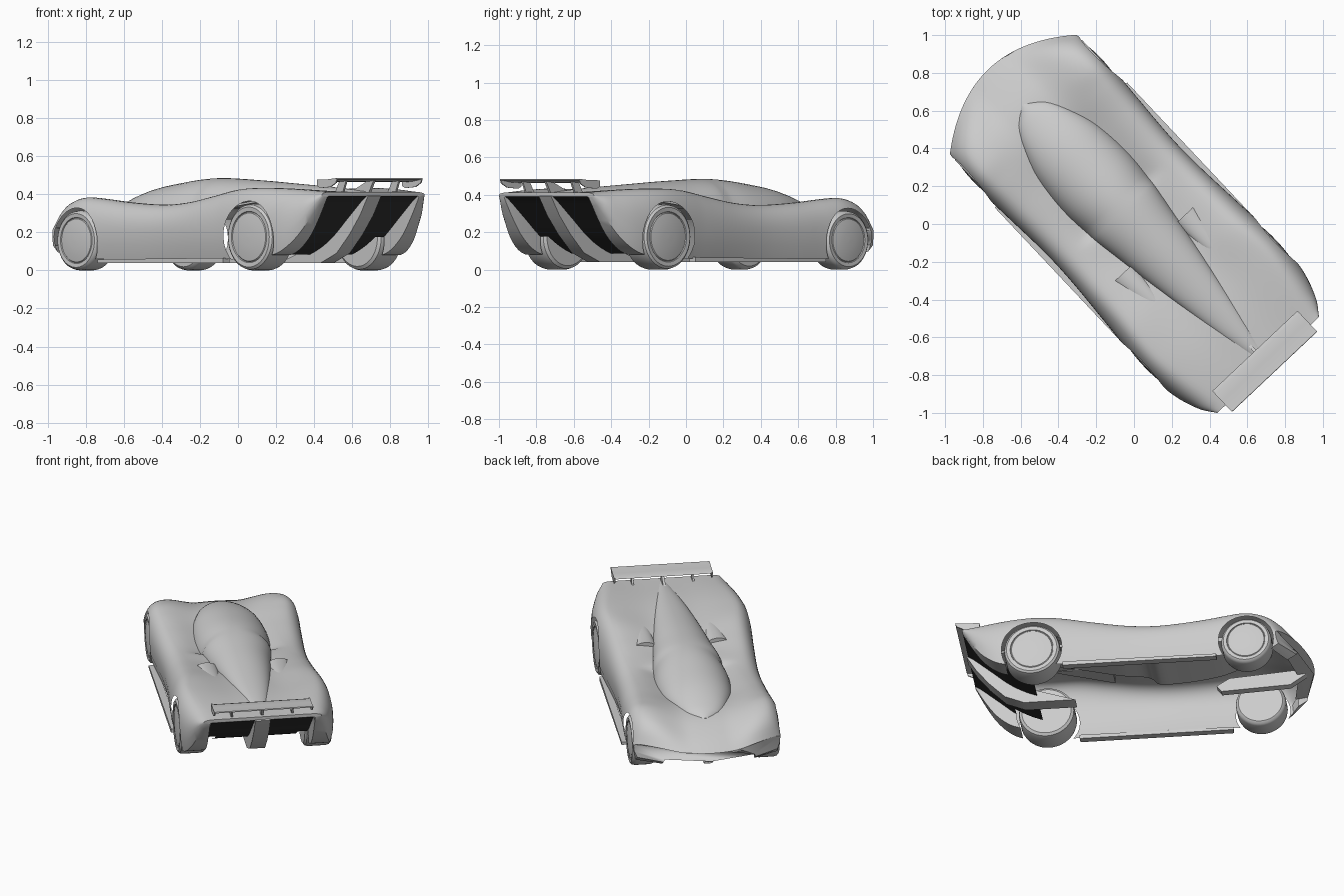
import bpy, bmesh, math
from mathutils import Matrix

if "Cube" in bpy.data.objects:
    bpy.data.objects.remove(bpy.data.objects["Cube"])

# Car is built along local +Y (nose) and turned as a whole at the end.
PLACE = Matrix.Rotation(math.radians(43.3), 4, 'Z') @ Matrix.Translation((0.005, 0, 0))

def material(name, c):
    m = bpy.data.materials.new(name)
    m.diffuse_color = (c, c, c, 1)
    m.use_nodes = True
    m.node_tree.nodes["Principled BSDF"].inputs["Base Color"].default_value = m.diffuse_color
    return m

grey, dark, open_side = material("paint", 0.8), material("dark_duct", 0.03), material("open_side", 0.8)

def make(name, bm, mats=(), angle=35):
    bmesh.ops.recalc_face_normals(bm, faces=bm.faces)
    me = bpy.data.meshes.new(name)
    bm.to_mesh(me)
    bm.free()
    ob = bpy.data.objects.new(name, me)
    bpy.context.collection.objects.link(ob)
    for m in mats:
        me.materials.append(m)
    bpy.ops.object.select_all(action='DESELECT')
    ob.select_set(True)
    bpy.context.view_layer.objects.active = ob
    bpy.ops.object.shade_smooth_by_angle(angle=math.radians(angle))
    return ob

def curve(pts):
    """Smooth function through (y, value) pairs."""
    pts = sorted(pts)
    n = len(pts)
    slope = [(pts[min(i + 1, n - 1)][1] - pts[max(i - 1, 0)][1]) /
             (pts[min(i + 1, n - 1)][0] - pts[max(i - 1, 0)][0]) for i in range(n)]
    def f(y):
        y = min(max(y, pts[0][0]), pts[-1][0])
        i = max(k for k in range(n - 1) if pts[k][0] <= y)
        h = pts[i + 1][0] - pts[i][0]
        t = (y - pts[i][0]) / h
        return ((2*t**3 - 3*t*t + 1) * pts[i][1] + (t**3 - 2*t*t + t) * h * slope[i]
                + (3*t*t - 2*t**3) * pts[i + 1][1] + (t**3 - t*t) * h * slope[i + 1])
    return f

def loft(rings, caps=True):
    bm = bmesh.new()
    rows = [[bm.verts.new(p) for p in r] for r in rings]
    n = len(rows[0])
    for a, b in zip(rows, rows[1:]):
        for i in range(n):
            bm.faces.new((a[i], a[(i + 1) % n], b[(i + 1) % n], b[i]))
    if caps:
        bm.faces.new(rows[0])
        bm.faces.new(rows[-1][::-1])
    return bm

def plate(name, profile, x0, x1, mats=(), angle=35):
    """Extrude a (y, z) side profile across the car."""
    return make(name, loft([[(x, y, z) for y, z in profile] for x in (x0, x1)]), mats, angle)

# Body contour curves along the length
half_w = curve([(1.125, .46), (.93, .478), (.75, .482), (.5, .468), (.2, .452), (0, .455),
                (-.3, .475), (-.6, .495), (-.8, .475), (-.95, .425), (-1.03, .37)])
crest_x = curve([(1.1, .36), (.75, .37), (.4, .345), (.1, .335), (-.3, .355), (-.6, .38), (-1.03, .30)])
deck = curve([(1.125, .205), (1, .27), (.85, .325), (.7, .34), (.5, .315), (.25, .295), (.13, .292),
              (.08, .335), (-.1, .348), (-.4, .39), (-.7, .415), (-1.03, .412)])
crest = curve([(1.125, .225), (1.05, .30), (.95, .352), (.8, .382), (.65, .376), (.45, .357), (.2, .345),
               (0, .358), (-.2, .39), (-.4, .424), (-.6, .433), (-.8, .428), (-1.03, .412)])
sill = curve([(1.125, .13), (1.03, .085), (.9, .06), (.6, .06), (-.4, .06), (-.6, .065),
              (-.72, .075), (-.81, .105), (-.9, .18), (-.97, .28), (-1.03, .385)])
belly = curve([(1.125, .15), (1, .135), (.7, .13), (.55, .06), (-.45, .055), (-.6, .085),
               (-.75, .16), (-.9, .285), (-1, .37), (-1.03, .39)])

def section(y):
    hw, xc, zd, zc, zb, zi = (f(y) for f in (half_w, crest_x, deck, crest, sill, belly))
    zm = max(.2, .6 * zb + .4 * zc)
    xi = .28 if y > -.5 else .32
    half = []
    for i in range(15):
        t = i / 14
        s = max(0, (t - .3) / .7)
        half.append((xc * t, zd + (zc - zd) * s * s * (3 - 2 * s)))
    for i in range(1, 12):
        a = math.pi / 2 * i / 11
        half.append((xc + (hw - xc) * math.sin(a) ** .85, zm + (zc - zm) * math.cos(a) ** .85))
    half += [(hw - .004, zm * .5 + zb * .5), (hw - .02, zb), (xi + .01, zb), (xi, zi), (0, zi)]
    loop = half + [(-x, z) for x, z in half[-2:0:-1]]
    bow = .195 * min(1, max(0, (y - .55) / .575)) ** 1.5
    return [(x, y - bow * (x / .47) ** 2, z) for x, z in loop]

bm = loft([section(1.125 - 2.155 * i / 90) for i in range(91)])
bmesh.ops.recalc_face_normals(bm, faces=bm.faces)
for f in bm.faces:
    c = f.calc_center_median()
    inner = abs(c.x) < .321 and c.z < deck(c.y) - .012
    if c.y < -.6 and inner and abs(f.normal.z) < .95:
        f.material_index = 1
    elif -.6 < c.y < 1.0 and c.z < .17 and (f.normal.z < -.8 or inner):
        f.material_index = 2          # the shell is open underneath
body = make("body_shell", bm, (grey, dark, open_side))

def lathe(profile, centre, side, steps=48):
    """Revolve (axial, radius) points round the lateral axis."""
    return loft([[(side * (centre[0] + a), centre[1] + r * math.cos(2 * math.pi * k / steps),
                   centre[2] + r * math.sin(2 * math.pi * k / steps)) for k in range(steps)]
                 for a, r in profile])

# Wheels and their arches
for side, sn in ((-1, "left"), (1, "right")):
    for end, y, r, out, w in (("front", .754, .157, .463, .15), ("rear", -.583, .175, .477, .17)):
        bm = lathe([(-.22, r + .014), (.2, r + .014)], (out, y, r), side)
        for f in bm.faces:
            f.material_index = 2
        well = make("wheel_well_cutter", bm, (grey, dark, open_side))
        well.hide_render = True
        bpy.context.view_layer.objects.active = body
        mod = body.modifiers.new("arch", 'BOOLEAN')
        mod.operation, mod.solver, mod.object = 'DIFFERENCE', 'EXACT', well
        while body.modifiers[0] != mod:
            bpy.ops.object.modifier_move_up(modifier=mod.name)
        bpy.ops.object.modifier_apply(modifier=mod.name)
        bpy.data.objects.remove(well)
        tyre = [(-w, .3 * r), (-w, .88 * r), (-w + .012, .97 * r), (-w + .03, r), (-.03, r),
                (-.01, .97 * r), (0, .9 * r), (-.002, .77 * r), (-.008, .755 * r)]
        disc = [(-.008, .745 * r), (-.003, .72 * r), (.003, .5 * r), (.006, .25 * r), (.007, .01 * r)]
        make(f"{end}_{sn}_wheel", lathe(tyre + disc, (out, y, r), side))

# Remove the underside and the inside of the wells, leaving a thin shell
bm = bmesh.new()
bm.from_mesh(body.data)
bmesh.ops.delete(bm, geom=[f for f in bm.faces if f.material_index == 2], context='FACES')
bm.to_mesh(body.data)
bm.free()

# Teardrop canopy running back into a spine
can_w = curve([(.86, .02), (.8, .10), (.65, .175), (.5, .22), (.25, .235), (-.1, .19),
               (-.43, .135), (-.75, .075), (-.98, .03)])
can_z = curve([(.86, .325), (.8, .36), (.6, .425), (.4, .46), (.16, .484), (-.15, .474),
               (-.45, .455), (-.75, .435), (-.98, .415)])
rings = []
for i in range(61):
    y = .86 - 1.84 * i / 60
    w, top, base = can_w(y), can_z(y), deck(y) - .02
    arc = [math.pi * (k / 24 - .5) for k in range(25)]
    rings.append([(w * math.sin(a), y, base + (top - base) * math.cos(a)) for a in arc])
make("canopy", loft(rings))

for s, sn in ((-1, "left"), (1, "right")):
    # Engine intake scoop behind the cockpit
    rings = []
    for i in range(13):
        t = i / 12
        y, w, h = -.15 - .36 * t, .07 * (1 - t) ** .7 + .005, .042 * (1 - t) + .006
        base = deck(y) - .01
        rings.append([(s * (.228 - .018 * t) + w * math.sin(a), y, base + h * math.cos(a))
                      for a in (math.pi * (k / 12 - .5) for k in range(13))])
    make(f"{sn}_intake_scoop", loft(rings))
    # Low sill blade between the wheels
    plate(f"{sn}_sill_blade", [(.57, .04), (.57, .058), (-.39, .066), (-.39, .04)], s * .435, s * .482)
    # Wing strut and end plate
    plate(f"{sn}_wing_strut", [(-.94, .40), (-1.0, .40), (-1.03, .472), (-.98, .472)],
          s * .19 - .006, s * .19 + .006)
    plate(f"{sn}_wing_end_plate", [(-.928, .476), (-1.08, .48), (-1.072, .46), (-1.03, .438),
                                   (-.95, .432), (-.93, .445)], s * .302, s * .31)

# Nose keel and rear fins
plate("nose_keel", [(1.08, .14), (.98, .07), (.55, .05), (.52, .09), (.6, .14), (1.0, .17)], -.025, .025)
plate("diffuser_fin", [(-.36, .04), (-.68, .04), (-.8, .09), (-.9, .19), (-.98, .29), (-1.04, .39),
                       (-1.0, .405), (-.93, .35), (-.8, .24), (-.6, .12), (-.45, .07)], -.048, .048)
plate("tail_spine_fin", [(-.86, .41), (-1.0, .40), (-1.04, .472), (-1.0, .472)], -.008, .008)

# Rear wing blade
plate("rear_wing", [(-.928, .470), (-.95, .478), (-1.0, .477), (-1.078, .485), (-1.08, .478),
                    (-1.0, .466), (-.95, .464)], -.31, .31)

for ob in bpy.context.scene.objects:
    ob.matrix_world = PLACE
